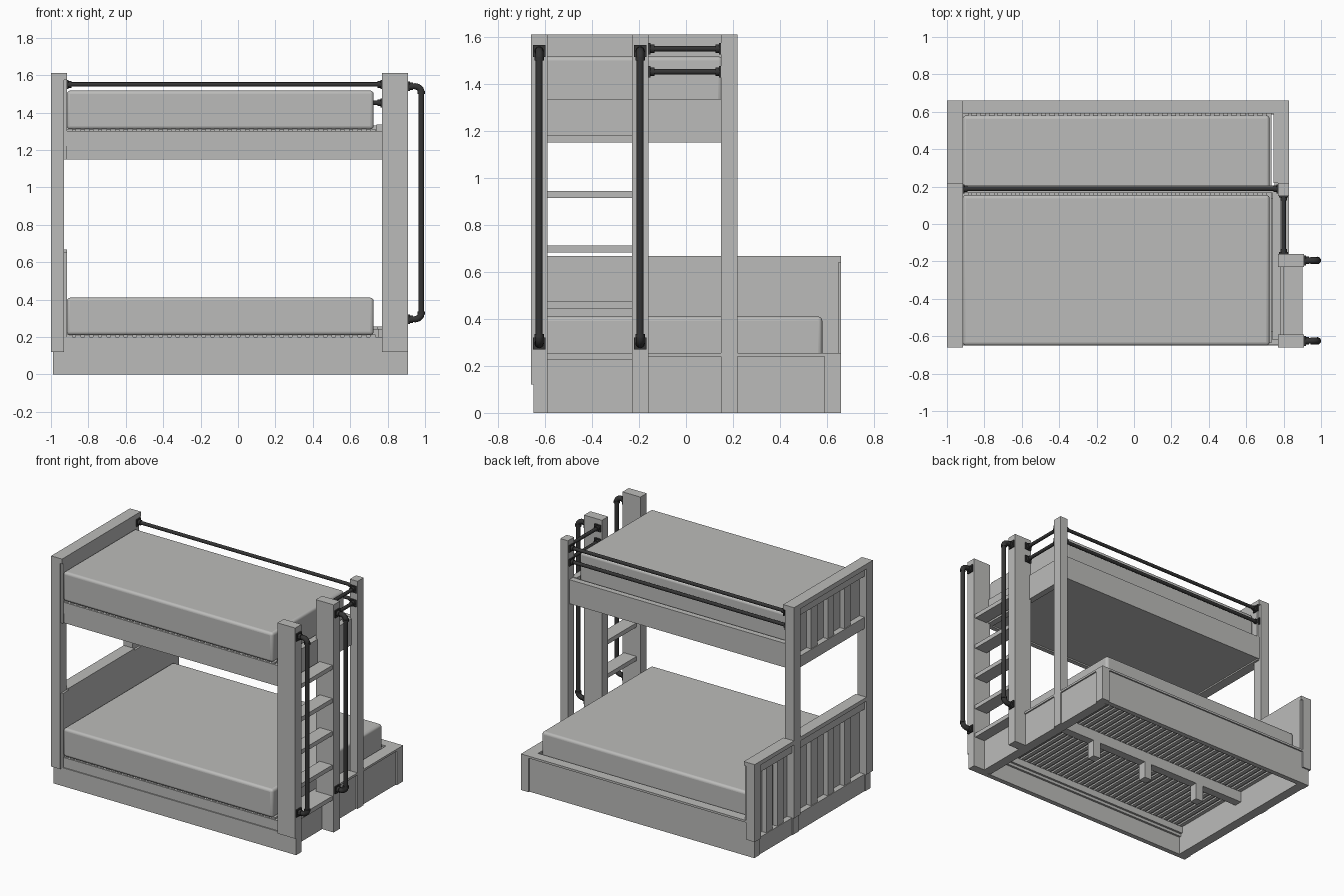
import bpy
from mathutils import Vector

old = bpy.data.objects.get("Cube")
if old:
    bpy.data.objects.remove(old, do_unlink=True)


def material(name, rgb):
    m = bpy.data.materials.new(name)
    m.use_nodes = True
    m.diffuse_color = (*rgb, 1)
    m.node_tree.nodes["Principled BSDF"].inputs["Base Color"].default_value = (*rgb, 1)
    return m


GREY = material("light grey", (0.5, 0.5, 0.49))
DARK = material("dark iron", (0.035, 0.035, 0.035))


def box(name, x, y, z, mat=GREY, bevel=0.0):
    """Box given by its (low, high) extent on each axis."""
    bpy.ops.mesh.primitive_cube_add(size=1, location=[sum(r) / 2 for r in (x, y, z)])
    ob = bpy.context.object
    ob.name = name
    ob.scale = [r[1] - r[0] for r in (x, y, z)]
    bpy.ops.object.transform_apply(location=False, rotation=False, scale=True)
    ob.data.materials.append(mat)
    if bevel:
        mod = ob.modifiers.new("soft edge", "BEVEL")
        mod.width, mod.segments = bevel, 4
        bpy.ops.object.shade_smooth_by_angle()
    return ob


def rod(name, a, b, r):
    a, b = Vector(a), Vector(b)
    bpy.ops.mesh.primitive_cylinder_add(vertices=16, radius=r, depth=(b - a).length, location=(a + b) / 2)
    ob = bpy.context.object
    ob.name = name
    ob.rotation_euler = (b - a).to_track_quat("Z", "Y").to_euler()
    ob.data.materials.append(DARK)
    bpy.ops.object.shade_smooth_by_angle()


def flange(at, axis, h=0.026):
    """Square wall plate, thin along the given axis."""
    box("pipe_flange", *[(c - (0.005 if i == axis else h), c + (0.005 if i == axis else h))
                         for i, c in enumerate(at)], mat=DARK)


def rail_pipe(name, a, b, axis):
    """Straight pipe with a collar and plate at both ends."""
    a, b = Vector(a), Vector(b)
    d = (b - a).normalized()
    rod(name, a, b, 0.012)
    for p, s in ((a, d), (b, -d)):
        rod("pipe_collar", p, p + s * 0.025, 0.018)
        flange(p + s * 0.004, axis, 0.024)


FRONT, MID, BACK = (-0.66, -0.59), (0.15, 0.22), (0.59, 0.66)
LPOST, RPOST, LADDER = (-1, -0.93), (0.77, 0.83), (0.77, 0.91)
TOP = 1.61

# Headboard end posts, set back near the floor
for label, y, z in (("front", FRONT, TOP - 0.03), ("middle", MID, TOP - 0.03), ("back", BACK, 0.65)):
    box(label + "_headboard_post", LPOST, y, (0.12, z))
    box(label + "_post_foot", (-0.99, -0.93), (max(y[0], -0.65), min(y[1], 0.65)), (0, 0.12))

# Upper headboard
box("upper_headboard_cap", (-1, -0.915), (-0.66, 0.22), (1.575, TOP))
box("upper_headboard_panel", (-0.945, -0.915), (-0.65, 0.2), (1.15, 1.58))
for z in ((1.15, 1.23), (1.52, 1.58)):
    box("upper_headboard_rail", (-0.985, -0.94), (-0.59, 0.15), z)

# Lower headboard
box("lower_headboard_panel", (-0.945, -0.915), (-0.65, 0.65), (0, 0.655))
for y in ((-0.59, 0.15), (0.22, 0.66)):
    box("lower_headboard_cap", (-1, -0.915), y, (0.64, 0.668))
for y in ((-0.59, 0.15), (0.22, 0.59)):
    for z in ((0, 0.12), (0.58, 0.645)):
        box("lower_headboard_rail", (-0.985, -0.94), y, z)

# Vertical battens on both headboards
for y0, y1, n, z in ((-0.59, 0.15, 3, (1.22, 1.53)), (-0.59, 0.15, 3, (0.11, 0.59)), (0.22, 0.59, 2, (0.11, 0.59))):
    for i in range(n):
        c = y0 + (y1 - y0) * (i + 1) / (n + 1)
        box("headboard_batten", (-0.98, -0.94), (c - 0.035, c + 0.035), z)

# Ladder posts, rear post and low corner post
box("front_ladder_post", LADDER, FRONT, (0.12, TOP))
box("front_ladder_post_foot", LADDER, (-0.65, -0.59), (0, 0.12))
box("rear_ladder_post", LADDER, (-0.23, -0.16), (0, TOP))
box("rear_post", RPOST, MID, (0, TOP))
box("corner_post", RPOST, BACK, (0, 0.25))

# Ladder treads
for z in (0.225, 0.445, 0.683, 0.915, 1.15):
    box("ladder_tread", (0.8, 0.9), (-0.59, -0.23), (z, z + 0.03))

# Lower bed frame
box("lower_front_base", (-0.93, 0.77), (-0.65, -0.615), (0, 0.13))
box("lower_front_rail", (-0.93, 0.77), (-0.642, -0.6), (0.13, 0.2))
box("lower_back_rail", (-0.94, 0.77), (0.615, 0.65), (0, 0.245))
box("lower_back_cap", (-0.93, 0.83), (0.59, 0.66), (0.24, 0.255))
for y in ((-0.59, -0.23), (-0.16, 0.15), (0.22, 0.59)):
    box("lower_end_rail", (0.785, 0.82), y, (0, 0.245))
box("lower_end_inner_rail", (0.75, 0.785), (-0.61, 0.61), (0, 0.24))
for y in ((-0.62, 0.15), (0.22, 0.6)):
    box("lower_end_cap", (0.745, 0.77), y, (0.24, 0.255))
    box("lower_end_cap_outer", (0.77, 0.83), (max(y[0], -0.59), y[1]), (0.24, 0.255))
for y in ((-0.615, -0.585), (0.585, 0.615)):
    box("slat_cleat", (-0.915, 0.75), y, (0.15, 0.198))

# Centre beam and its feet
box("centre_beam", (-0.915, 0.75), (-0.03, 0.03), (0.12, 0.198))
for x in (0.35, -0.1, -0.55):
    box("centre_foot", (x - 0.03, x + 0.03), (-0.03, 0.03), (0, 0.12))

# Upper bed frame
box("upper_front_rail", (-0.93, 0.77), (-0.645, -0.605), (1.22, 1.3))
box("upper_front_lower_rail", (-0.93, 0.77), (-0.638, -0.605), (1.15, 1.22))
box("upper_back_rail", (-0.93, 0.77), (0.165, 0.205), (1.16, 1.33))
box("upper_end_rail", (0.74, 0.785), (-0.62, 0.165), (1.15, 1.335))
box("upper_base_panel", (-0.92, 0.745), (-0.61, 0.17), (1.16, 1.18))
for y in ((-0.605, -0.575), (0.135, 0.165)):
    box("upper_slat_cleat", (-0.915, 0.74), y, (1.25, 1.3))

# Slats under both mattresses
N = 36
for i in range(N):
    x = -0.9 + 1.62 * i / (N - 1)
    box("lower_slat", (x - 0.014, x + 0.014), (-0.635, 0.6), (0.198, 0.212))
    box("upper_slat", (x - 0.014, x + 0.014), (-0.635, 0.165), (1.298, 1.312))

# Mattresses
box("lower_mattress", (-0.915, 0.725), (-0.65, 0.58), (0.21, 0.41), bevel=0.018)
box("upper_mattress", (-0.915, 0.725), (-0.65, 0.155), (1.31, 1.517), bevel=0.018)

# Guard pipes
for z in (1.55, 1.452):
    rail_pipe("back_guard_pipe", (-0.93 if z < 1.5 else -0.915, 0.188, z), (0.77, 0.188, z), 0)
    rail_pipe("end_guard_pipe", (0.8, -0.16, z), (0.8, 0.15, z), 1)

# Vertical grab handles with elbows
for y in (-0.625, -0.195):
    rod("grab_handle", (0.98, y, 0.32), (0.98, y, 1.52), 0.015)
    for z, s in ((0.295, 1), (1.54, -1)):
        flange((0.914, y, z), 0)
        rod("handle_stub", (0.91, y, z), (0.955, y, z), 0.015)
        rod("handle_collar", (0.915, y, z), (0.935, y, z), 0.02)
        rod("elbow_collar", (0.98, y, z + s * 0.025), (0.98, y, z + s * 0.04), 0.02)
        # quarter-round elbow
        cu = bpy.data.curves.new("elbow", "CURVE")
        cu.dimensions = "3D"
        cu.bevel_depth, cu.bevel_resolution, cu.resolution_u = 0.018, 3, 6
        sp = cu.splines.new("BEZIER")
        sp.bezier_points.add(1)
        a, b, corner = Vector((0.945, y, z)), Vector((0.98, y, z + s * 0.03)), Vector((0.98, y, z))
        for p, co in zip(sp.bezier_points, (a, b)):
            mid = co.lerp(corner, 0.55)
            p.co = co
            p.handle_left_type = p.handle_right_type = "FREE"
            p.handle_left = p.handle_right = mid
        cu.materials.append(DARK)
        ob = bpy.data.objects.new("handle_elbow", cu)
        bpy.context.collection.objects.link(ob)
